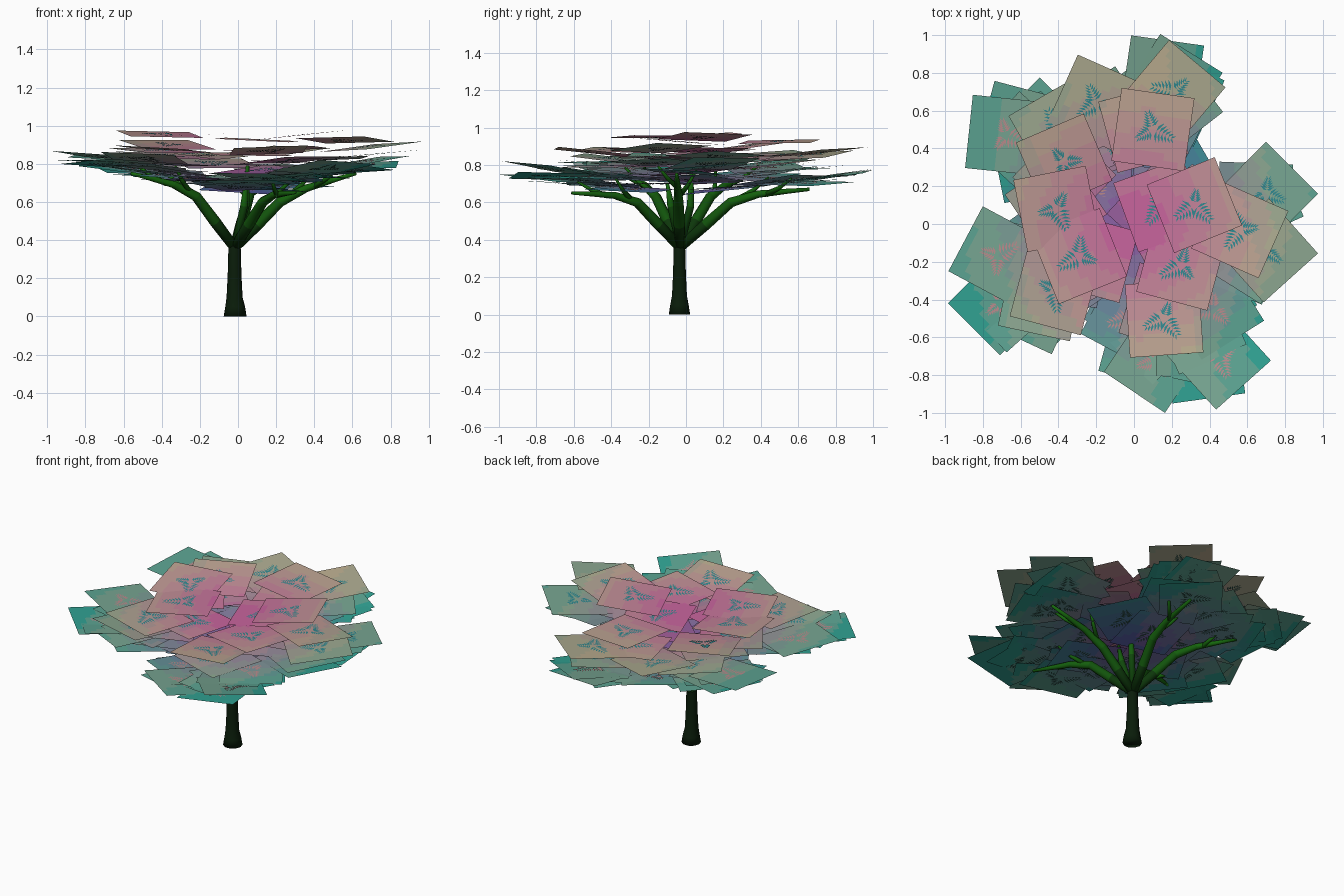
import bpy, math, random
from mathutils import Vector, Matrix

if "Cube" in bpy.data.objects:
    bpy.data.objects.remove(bpy.data.objects["Cube"])

random.seed(4)


def material(name, c):
    m = bpy.data.materials.new(name)
    m.diffuse_color = (c[0], c[1], c[2], 1)
    m.use_nodes = True
    m.node_tree.nodes["Principled BSDF"].inputs["Base Color"].default_value = m.diffuse_color
    return m


def mix(a, b, t):
    return [p + (q - p) * t for p, q in zip(a, b)]


def make(name, verts, faces, mats, idx, smooth=False):
    me = bpy.data.meshes.new(name)
    me.from_pydata(verts, [], faces)
    for m in mats:
        me.materials.append(m)
    for p, i in zip(me.polygons, idx):
        p.material_index = i
        p.use_smooth = smooth
    ob = bpy.data.objects.new(name, me)
    bpy.context.collection.objects.link(ob)
    return ob


# bark gets greener towards the tips
bark = [material(f"bark_{i}", mix((.003, .012, .003), (.008, .14, .004), i / 5)) for i in range(6)]


def tube(name, path, sides=10):
    """Tapered tube through (x, y, z, radius) points, closed at both ends."""
    pts = [Vector(p[:3]) for p in path]
    verts, faces, idx = [], [], []
    for k, p in enumerate(pts):
        d = pts[min(k + 1, len(pts) - 1)] - pts[max(k - 1, 0)]
        q = Vector((0, 0, 1)).rotation_difference(d.normalized())
        for s in range(sides):
            a = math.tau * s / sides
            verts.append(p + q @ Vector((math.cos(a), math.sin(a), 0)) * path[k][3])
    for k in range(len(pts) - 1):
        z = (pts[k].z + pts[k + 1].z) / 2
        for s in range(sides):
            t = (s + 1) % sides
            faces.append((k * sides + s, k * sides + t, (k + 1) * sides + t, (k + 1) * sides + s))
            idx.append(max(0, min(5, int((z - 0.25) * 11))))
    n = len(verts)
    faces += [tuple(range(sides))[::-1], tuple(range(n - sides, n))]
    idx += [idx[0], idx[-1]]
    make(name, verts, faces, bark, idx, True)


# trunk with flared foot
tube("trunk", [(-.015, -.035, 0, .06), (-.015, -.035, .05, .052), (-.018, -.035, .10, .042),
               (-.018, -.035, .22, .036), (-.018, -.035, .37, .032), (-.015, -.03, .41, .028)])

# main limbs: (knee), (tip), each with forked side twigs
limbs = [((.05, .24, .60), (.10, .66, .67)), ((.22, -.04, .60), (.62, -.05, .75)),
         ((.13, -.26, .60), (.30, -.61, .65)), ((-.22, -.16, .63), (-.56, -.34, .75)),
         ((-.22, .13, .63), (-.52, .36, .75))]
start = Vector((-.018, -.032, .36))
for i, (k, t) in enumerate(limbs):
    k, t = Vector(k), Vector(t)
    tube(f"limb_{i + 1}", [(*start, .026), (*start.lerp(k, .5), .030), (*k, .027),
                           (*(k.lerp(t, .35) + Vector((0, 0, .02))), .02),
                           (*(k.lerp(t, .7) + Vector((0, 0, .01))), .014), (*t, .009)], 8)
    side = Vector((-(t - k).y, (t - k).x, 0))
    for j, (f, s, up) in enumerate([(.1, .25, .09), (.45, -.25, .06)]):
        a = k.lerp(t, f) + Vector((0, 0, .012))
        b = a + side * s + (t - k) * .35 + Vector((0, 0, up))
        m = a.lerp(b, .5) + Vector((0, 0, -.01))
        tube(f"twig_{i + 1}_{j + 1}", [(*a, .016), (*m, .012), (*b, .006)], 6)

# upright twigs in the middle
for i, (x, y, z) in enumerate([(.04, -.10, .70), (.05, .03, .79)]):
    tube(f"middle_twig_{i + 1}", [(*start, .02), (x * .8, y * .8, .58, .02), (x, y, z, .009)], 8)

# leaf colours: blue core, teal rim, pink crown, tan crown rim
N = 7
palette = [material(f"leaf_{r}_{h}",
                    mix(mix((.10, .12, .40), (.03, .36, .29), r / (N - 1)),
                        mix((.58, .13, .34), (.50, .42, .28), r / (N - 1)), h / (N - 1)))
           for r in range(N) for h in range(N)]
frond_mats = [material("frond_teal", (.03, .25, .28)), material("frond_pink", (.50, .26, .27)),
              material("frond_shade", (.02, .06, .05))]


def base(x, y):
    return .655 + .2 * abs(x) ** 1.3 + .06 * y * y


def height(p):
    return max(0, min(1, (p.z - base(p.x, p.y) + .02) / .2))


# visible top sheets: x, y, z, turn in degrees
upper = [(.15, .78, .74, -8), (.2, .74, .74, -32), (.21, .7, .87, -40), (.1, .5, .925, -8),
         (-.2, .64, .85, -24), (-.4, .5, .85, 30), (-.37, .33, .9, 23), (-.41, .08, .955, 11),
         (-.29, -.17, .95, 22), (-.68, .47, .83, -6), (-.6, .52, .8, -15), (-.5, .5, .78, -45),
         (-.72, -.17, .84, -28), (-.71, -.42, .81, -45), (-.53, -.43, .8, -25), (-.49, -.39, .83, -12),
         (-.42, -.35, .88, -15), (-.02, -.5, .71, -28), (.11, -.73, .73, -34), (.37, -.73, .74, 8),
         (.45, -.71, .78, 42)]
upper += [(.16, -.5, .87, 4), (.42, -.45, .78, 32), (.70, .16, .85, -45), (.70, -.14, .89, 42),
          (.56, -.03, .925, -24), (.32, .1, .95, 22), (.14, .1, .88, 20), (.25, -.22, .88, -15)]
# low sheets around the limbs, then two filling layers below the top sheets
lower = [(.02, .2, .67, -10), (-.13, -.16, .70, 15), (.13, -.3, .67, -20), (-.22, .12, .72, -5),
         (.24, .22, .68, 30)]
for lo, hi, jit in ((0, .1, .06), (.3, .7, .05)):
    for x, y, z, turn in upper:
        f = random.uniform(.8, .93)
        px, py = x * f + random.uniform(-jit, jit), y * f + random.uniform(-jit, jit)
        low = base(px, py) + .015
        lower.append((px, py, low + random.uniform(lo, hi) * max(0, z - low), random.uniform(-45, 45)))


def frame(x, y, z, turn):
    """Sheet placement, lifted on its outer side and slightly tilted at random."""
    r = Vector((x, y, 0))
    lift = math.radians(random.uniform(2, 6)) * min(1, r.length / .5)
    a = random.uniform(0, math.tau)
    return (Matrix.Translation((x, y, z))
            @ Matrix.Rotation(math.radians(random.uniform(1, 5)), 4, Vector((math.cos(a), math.sin(a), 0)))
            @ Matrix.Rotation(lift, 4, Vector((y, -x, 0)).normalized())
            @ Matrix.Rotation(math.radians(turn), 4, 'Z'))


def frond(m, ang, length, off):
    """Fern motif: paired leaflets shrinking along a stem."""
    out = []
    rot = m @ Matrix.Rotation(ang, 4, 'Z')
    for k in range(6):
        u = .02 + length * k / 6
        w = length * (.55 - .07 * k)
        for s in (-1, 1):
            out.append([rot @ Vector(p) for p in ((u, 0, off), (u + .014, s * w * .5, off),
                                                  (u + .022, s * w, off), (u, s * w * .5, off))])
    return out


def foliage(name, sheets):
    V, F, I, fv, ff, fi = [], [], [], [], [], []
    G, size = 10, .39
    for sheet in sheets:
        m = frame(*sheet)
        o = len(V)
        for a in range(G + 1):
            for b in range(G + 1):
                V.append(m @ Vector(((a / G - .5) * size, (b / G - .5) * size, 0)))
        for a in range(G):
            for b in range(G):
                q = o + a * (G + 1) + b
                F.append((q, q + G + 1, q + G + 2, q + 1))
                c = (V[q] + V[q + G + 2]) / 2
                r = min(1, max(0, math.hypot(c.x, c.y) - .12) / .65)
                I.append(round(r * (N - 1)) * N + round(height(c) * (N - 1)))
        tone = 0 if height(m.translation) > .4 else 1
        a0 = random.uniform(0, 6)
        for d in (0, 2.3, 4.1):
            length = random.uniform(.06, .11)
            for off in (.003, -.003):
                for quad in frond(m, a0 + d, length, off):
                    k = len(fv)
                    fv += quad
                    ff.append((k, k + 1, k + 2, k + 3))
                    fi.append(tone if off > 0 else 2)
    make(name + "_sheets", V, F, palette, I)
    make(name + "_fronds", fv, ff, frond_mats, fi)


foliage("upper_foliage", upper)
foliage("lower_foliage", lower)
